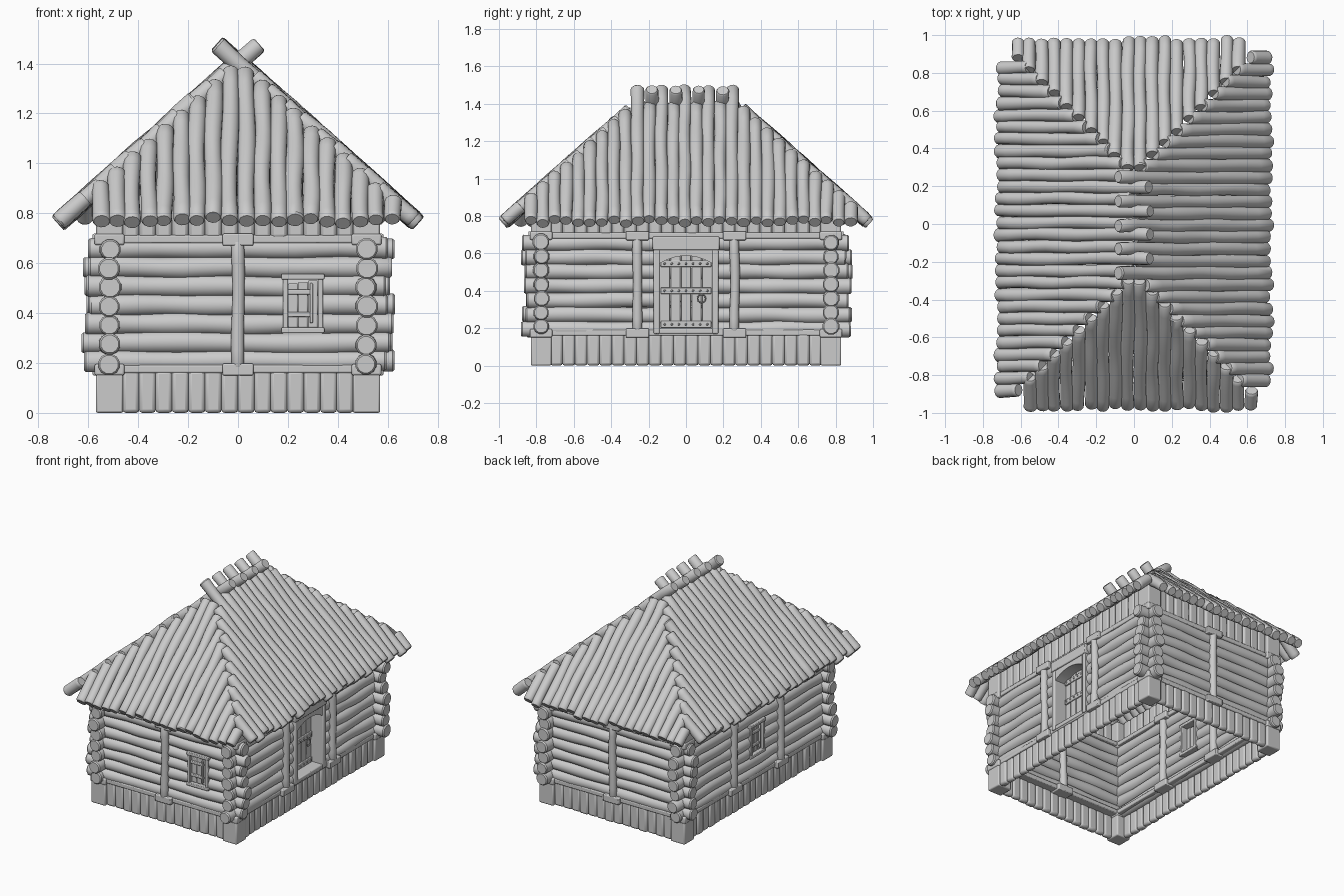
import bpy, bmesh, math, random
from mathutils import Vector, Matrix

random.seed(7)
cube = bpy.data.objects.get("Cube")
if cube:
    bpy.data.objects.remove(cube)

GREY = (0.6, 0.6, 0.6, 1)
wood = bpy.data.materials.new("weathered grey wood")
wood.use_nodes = True
wood.diffuse_color = GREY
wood.node_tree.nodes["Principled BSDF"].inputs["Base Color"].default_value = GREY
made = []


def jit(a):
    return random.uniform(-a, a)


def log(bm, p0, p1, r, wave=0.005, rings=9, sides=12):
    """Slightly crooked round log with chamfered ends."""
    p0, p1 = Vector(p0), Vector(p1)
    d = (p1 - p0).normalized()
    a = d.orthogonal().normalized()
    b = d.cross(a)
    length = (p1 - p0).length
    ph, qh, f = jit(3), jit(3), random.uniform(3, 6)
    c = min(0.008, length * 0.1)
    stops = [(0, 0.85)] + [(c + (length - 2 * c) * i / (rings - 1), 1)
                           for i in range(rings)] + [(length, 0.85)]
    loops = []
    for s, k in stops:
        t = s * f * 2
        mid = p0 + d * s + (a * math.sin(t + ph) + b * math.sin(t * 1.3 + qh)) * wave
        rr = r * k * (1 + 0.05 * math.sin(t * 1.7 + qh))
        loops.append([bm.verts.new(mid + (a * math.cos(w) + b * math.sin(w)) * rr)
                      for w in (2 * math.pi * j / sides for j in range(sides))])
    for lo, hi in zip(loops, loops[1:]):
        for j in range(sides):
            k = (j + 1) % sides
            bm.faces.new((lo[j], lo[k], hi[k], hi[j]))
    bm.faces.new(loops[0][::-1])
    bm.faces.new(loops[-1])


def box(bm, u, out, z):
    """Box from ranges along the wall, outwards from the wall, and up."""
    size = Vector((u[1] - u[0], out[1] - out[0], z[1] - z[0]))
    mid = Vector((sum(u) / 2, -sum(out) / 2, sum(z) / 2))
    bmesh.ops.create_cube(bm, size=1, matrix=Matrix.Translation(mid) @ Matrix.Diagonal(size).to_4x4())


def arch(bm, half, low, rise, top, out):
    """Panel with a flat top and an arched underside."""
    n = 10
    under = [(half * (2 * i / n - 1), low + rise * (1 - (2 * i / n - 1) ** 2)) for i in range(n + 1)]
    for (u0, z0), (u1, z1) in zip(under, under[1:]):
        f = [bm.verts.new((u, -o, z)) for o in out for u, z in ((u0, z0), (u1, z1), (u1, top), (u0, top))]
        for q in ((0, 1, 2, 3), (7, 6, 5, 4), (0, 4, 5, 1), (3, 2, 6, 7)):
            bm.faces.new([f[i] for i in q])
    bmesh.ops.remove_doubles(bm, verts=bm.verts, dist=0.0001)


def finish(bm, name, turn=0, bevel=0):
    bmesh.ops.recalc_face_normals(bm, faces=bm.faces)
    me = bpy.data.meshes.new(name)
    bm.to_mesh(me)
    bm.free()
    ob = bpy.data.objects.new(name, me)
    ob.rotation_euler.z = turn
    me.materials.append(wood)
    bpy.context.collection.objects.link(ob)
    if bevel:
        m = ob.modifiers.new("soft edges", "BEVEL")
        m.width, m.segments = bevel, 2
    made.append(ob)


def window(name, turn, c, D):
    bm = bmesh.new()
    z0, z1, h = 0.33, 0.545, 0.08
    for s in (-1, 1):
        box(bm, sorted((c + s * h, c + s * (h - 0.02))), (D - 0.05, D + 0.05), (z0, z1))
    for z in (z0, z1):
        box(bm, (c - h - 0.006, c + h + 0.006), (D - 0.05, D + 0.055), (z - 0.01, z + 0.012))
    # shutter planks, straps and latch
    for i in (-1, 0, 1):
        box(bm, (c + i * 0.04 - 0.019, c + i * 0.04 + 0.019), (D - 0.01, D + 0.03),
            (z0 + 0.012, z1 - 0.02 + i * 0.006))
    for z in (0.385, 0.475):
        box(bm, (c - 0.065, c + 0.04), (D + 0.025, D + 0.04), (z, z + 0.02))
    box(bm, (c + 0.028, c + 0.04), (D + 0.03, D + 0.047), (0.36, 0.52))
    finish(bm, name, turn, 0.004)


def door(turn, D):
    bm = bmesh.new()
    for s in (-1, 1):
        box(bm, sorted((s * 0.14, s * 0.173)), (D - 0.07, D + 0.055), (0.17, 0.62))
    box(bm, (-0.178, 0.178), (D - 0.07, D + 0.06), (0.618, 0.69))
    box(bm, (-0.15, 0.15), (D - 0.07, D + 0.05), (0.17, 0.2))
    finish(bm, "door_frame", turn, 0.006)
    bm = bmesh.new()
    arch(bm, 0.142, 0.545, 0.042, 0.622, (D - 0.07, D + 0.05))
    finish(bm, "door_arch", turn)
    # planks, iron straps and rivets
    bm = bmesh.new()
    for i in range(-2, 3):
        box(bm, (i * 0.056 - 0.027, i * 0.056 + 0.027), (D - 0.065, D - 0.035 + jit(0.003)), (0.195, 0.6))
    for z in (0.22, 0.4, 0.545):
        box(bm, (-0.135, 0.135), (D - 0.04, D - 0.026), (z - 0.018, z + 0.018))
    finish(bm, "door_planks", turn, 0.004)
    bm = bmesh.new()
    for z in (0.22, 0.4, 0.545):
        for i in range(-3, 4):
            bmesh.ops.create_icosphere(bm, subdivisions=1, radius=0.007,
                                       matrix=Matrix.Translation((i * 0.038, 0.026 - D, z)))
    finish(bm, "door_rivets", turn)
    # ring handle
    bm = bmesh.new()
    for i in range(14):
        p, q = ((0.083 + 0.022 * math.cos(w), 0.02 - D, 0.358 + 0.022 * math.sin(w))
                for w in (math.tau * i / 14, math.tau * (i + 1) / 14))
        log(bm, p, q, 0.004, 0, 2, 6)
    finish(bm, "door_ring", turn)


def wall(side, turn, L, D, posts, low, step, hole):
    # horizontal logs, split around the opening
    bm = bmesh.new()
    for i in range(7):
        z = low + step * i
        a, b = -L - 0.095 + jit(0.02), L + 0.095 + jit(0.02)
        spans = [(a, b)]
        if hole and hole[2] - 0.03 < z < hole[3] + 0.03:
            spans = [(a, hole[0]), (hole[1], b)]
        for p, q in spans:
            log(bm, (p, -D, z), (q, -D, z + jit(0.003)), 0.044, 0.0025, 14)
    finish(bm, side + "_wall_logs", turn)
    # upright slabs of the base skirt and of the band under the roof
    bm = bmesh.new()
    n = round((2 * L - 0.1) / 0.066)
    for i in range(n):
        u = (i - (n - 1) / 2) * 0.066
        for z in ((0, 0.17), (0.7, 0.88)):
            box(bm, (u - 0.034, u + 0.033), (D, D + 0.042 + jit(0.005)), z)
    finish(bm, side + "_upright_slabs", turn, 0.014)
    # rails and joint blocks
    bm = bmesh.new()
    for z in (0.155, 0.675):
        box(bm, (-L, L), (D - 0.055, D + 0.045), (z + 0.005, z + 0.037))
        for u in posts:
            box(bm, (u - 0.062, u + 0.062), (D - 0.075, D + 0.068), (z - 0.005, z + 0.043))
    finish(bm, side + "_rails", turn, 0.006)
    bm = bmesh.new()
    for u in posts:
        for o in (-0.043, 0.043):
            log(bm, (u, -D - o, 0.18), (u, -D - o, 0.69), 0.026, 0.002)
    finish(bm, side + "_posts", turn)


def roof(side, turn, E, steps, shift, step, top):
    bm = bmesh.new()
    for i in steps:
        u, e = (i + shift) * step, E + jit(0.012)
        t = top(i, u) + jit(0.006)
        log(bm, (u + jit(0.003), -e, 0.77 + (E - e) * 0.89),
            (u + jit(0.003), -t, 0.77 + (E - t) * 0.89), 0.0355 + jit(0.0015), 0.003, 12)
    finish(bm, side + "_roof_logs", turn)


FX, FY = 0.515, 0.775
R = math.pi / 2
wall("front", 0, FX, FY, [0], 0.207, 0.0755, (0.19, 0.33, 0.34, 0.53))
wall("back", 2 * R, FX, FY, [0], 0.207, 0.0755, None)
wall("left", R, FY, FX, [-0.26, 0.26], 0.195, 0.077, (-0.15, 0.15, 0.17, 0.66))
wall("right", -R, FY, FX, [-0.26, 0.26], 0.195, 0.077, (-0.07, 0.07, 0.34, 0.53))
window("front_window", 0, 0.26, FY)
window("right_window", -R, 0, FX)
door(R, FX)

# corner blocks at base, joints and under the roof
bm = bmesh.new()
for sx in (-1, 1):
    for sy in (-1, 1):
        for z, h in (((0, 0.16), 0.055), ((0.15, 0.196), 0.06), ((0.672, 0.718), 0.06), ((0.71, 0.87), 0.055)):
            box(bm, (sx * FX - h, sx * FX + h), (sy * FY - h, sy * FY + h), z)
finish(bm, "corner_blocks", 0, 0.008)

# hipped log roof, side logs crossing alternately at the ridge
for name, turn in (("front", 0), ("back", 2 * R)):
    roof(name, turn, 0.97, range(-9, 10), 0.5, 0.065, lambda i, u: 0.265 + abs(u))
for name, turn, odd in (("left", R, 0), ("right", -R, 1)):
    roof(name, turn, 0.712, range(-13, 15), -0.1, 0.0633,
         lambda i, u: abs(u) - 0.265 if abs(u) > 0.26 else (-0.08 if i % 2 == odd else 0.01))

bpy.ops.object.select_all(action="DESELECT")
for ob in made:
    ob.select_set(True)
bpy.context.view_layer.objects.active = made[0]
bpy.ops.object.shade_smooth_by_angle(angle=math.radians(35))
